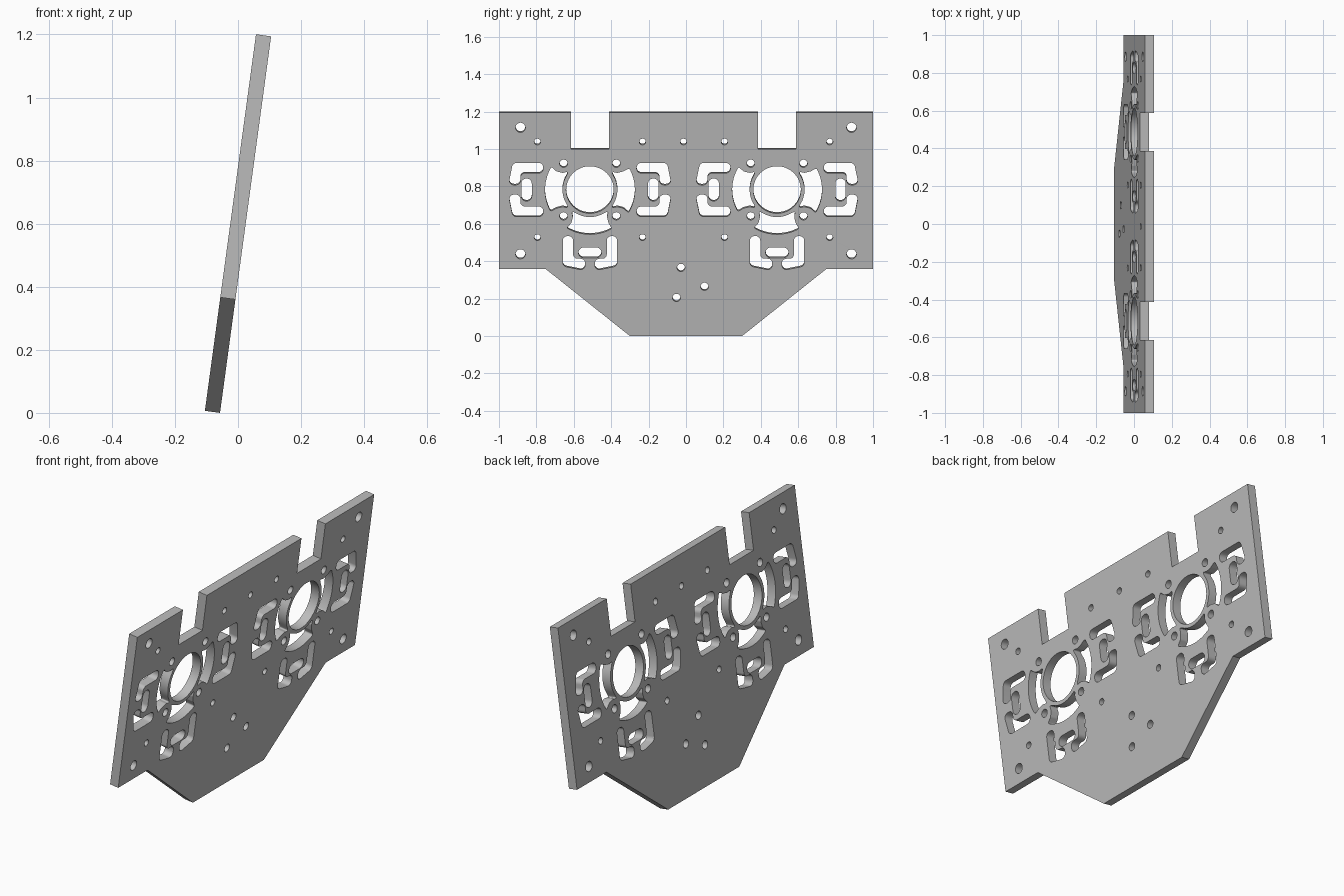
import bpy, bmesh
from math import cos, sin, tan, pi, radians, asin
from mathutils import Vector, Matrix

cube = bpy.data.objects.get("Cube")
if cube:
    bpy.data.objects.remove(cube)

LENGTH, THICK = 1.205, 0.0484
TILT = radians(7.73)


def polar(r, deg):
    return Vector((r * cos(radians(deg)), r * sin(radians(deg))))


def circle(y, s, r, n=32):
    return [Vector((y, s)) + polar(r, 360 * i / n) for i in range(n)]


def rounded(points, radius, steps=7):
    """Replace each corner of a closed outline with a tangent arc."""
    pts = [Vector(p) for p in points]
    out = []
    for i, p in enumerate(pts):
        a, b = pts[i - 1] - p, pts[(i + 1) % len(pts)] - p
        turn = pi - a.angle(b)
        if turn < 0.2:
            out.append(p)
            continue
        t = min(radius * tan(turn / 2), 0.49 * min(a.length, b.length))
        r = t / tan(turn / 2)
        a.normalize()
        b.normalize()
        centre = p + (a + b).normalized() * (r * r + t * t) ** 0.5
        start, end = p + a * t - centre, p + b * t - centre
        for k in range(steps + 1):
            f = k / steps
            out.append(centre + (start * sin((1 - f) * turn) + end * sin(f * turn)) / sin(turn)
                       if abs(sin(turn)) > 1e-4 else p)
    return out


# Arc-shaped slot, waisted beside the screw holes
side = [(0.205, 29), (0.172, 32), (0.152, 40)]
arc_slot = [polar(0.24, a) for a in range(-31, 32, 4)]
arc_slot += [polar(r, a) for r, a in side]
arc_slot += [polar(0.147, a) for a in range(32, -33, -8)]
arc_slot += [polar(r, -a) for r, a in reversed(side)]
arc_slot = rounded(arc_slot, 0.025)

# Straight slot and the angled slots around it
straight_slot = rounded([(0.311, -0.061), (0.367, -0.061), (0.367, 0.061), (0.311, 0.061)], 0.0275)
upper_slot = rounded([(0.25, 0.145), (0.25, 0.09), (0.372, 0.09), (0.372, 0.026),
                      (0.436, 0.026), (0.412, 0.145)], 0.024)
lower_slot = [Vector((p.x, -p.y)) for p in upper_slot]

# Plate outline with two notches and a tapered lower edge
SHOULDER, NOTCH = 0.363, 1.009
outline = [(-0.3, 0), (0.3, 0), (0.752, SHOULDER), (1, SHOULDER), (1, LENGTH)]
for c in (0.487, -0.5135):
    outline += [(c + 0.101, LENGTH), (c + 0.101, NOTCH), (c - 0.101, NOTCH), (c - 0.101, LENGTH)]
outline += [(-1, LENGTH), (-1, SHOULDER), (-0.752, SHOULDER)]
loops = [[Vector(p) for p in outline]]

# Two mounting patterns
for c in (-0.5135, 0.487):
    centre = Vector((c, 0.789))
    loops.append(circle(c, centre.y, 0.127, 64))
    for sy in (-1, 1):
        for sz in (-1, 1):
            loops.append(circle(c + sy * 0.141, centre.y + sz * 0.142, 0.021))
        for s in (0.532, 1.048):
            loops.append(circle(c + sy * 0.281, s, 0.017))
    for angle in (0, -90, 180):
        turn = Matrix.Rotation(radians(angle), 2)
        for slot in (arc_slot, straight_slot, upper_slot, lower_slot):
            loops.append([centre + turn @ p for p in slot])

# Corner holes and middle holes
for y in (-0.885, 0.885):
    for s in (0.442, 1.125):
        loops.append(circle(y, s, 0.026))
loops.append(circle(-0.0135, 1.048, 0.017))
for y, s in ((-0.027, 0.369), (0.099, 0.267), (-0.051, 0.207)):
    loops.append(circle(y, s, 0.021))

# Filled, extruded profile
curve = bpy.data.curves.new("mounting_plate", "CURVE")
curve.dimensions = "2D"
curve.fill_mode = "BOTH"
curve.extrude = THICK / 2
for loop in loops:
    spline = curve.splines.new("POLY")
    spline.points.add(len(loop) - 1)
    for point, p in zip(spline.points, loop):
        point.co = (p.x, p.y, 0, 1)
    spline.use_cyclic_u = True
plate = bpy.data.objects.new("mounting_plate", curve)
bpy.context.collection.objects.link(plate)
bpy.ops.object.select_all(action="DESELECT")
plate.select_set(True)
bpy.context.view_layer.objects.active = plate
bpy.ops.object.convert(target="MESH")
plate = bpy.context.object

# Stand the plate up, leaning towards +x at the top
c, s = cos(TILT), sin(TILT)
stand = Matrix(((0, s, c, -LENGTH * s / 2),
                (1, 0, 0, 0),
                (0, c, -s, THICK / 2 * s),
                (0, 0, 0, 1)))
bm = bmesh.new()
bm.from_mesh(plate.data)
bmesh.ops.remove_doubles(bm, verts=bm.verts, dist=1e-5)
bmesh.ops.transform(bm, matrix=stand, verts=bm.verts)
bmesh.ops.recalc_face_normals(bm, faces=bm.faces)
bm.to_mesh(plate.data)
bm.free()
bpy.ops.object.shade_smooth_by_angle(angle=radians(30))

# Single grey finish
grey = bpy.data.materials.new("plain_grey")
grey.use_nodes = True
colour = (0.5, 0.5, 0.5, 1)
grey.diffuse_color = colour
grey.node_tree.nodes["Principled BSDF"].inputs["Base Color"].default_value = colour
plate.data.materials.clear()
plate.data.materials.append(grey)
